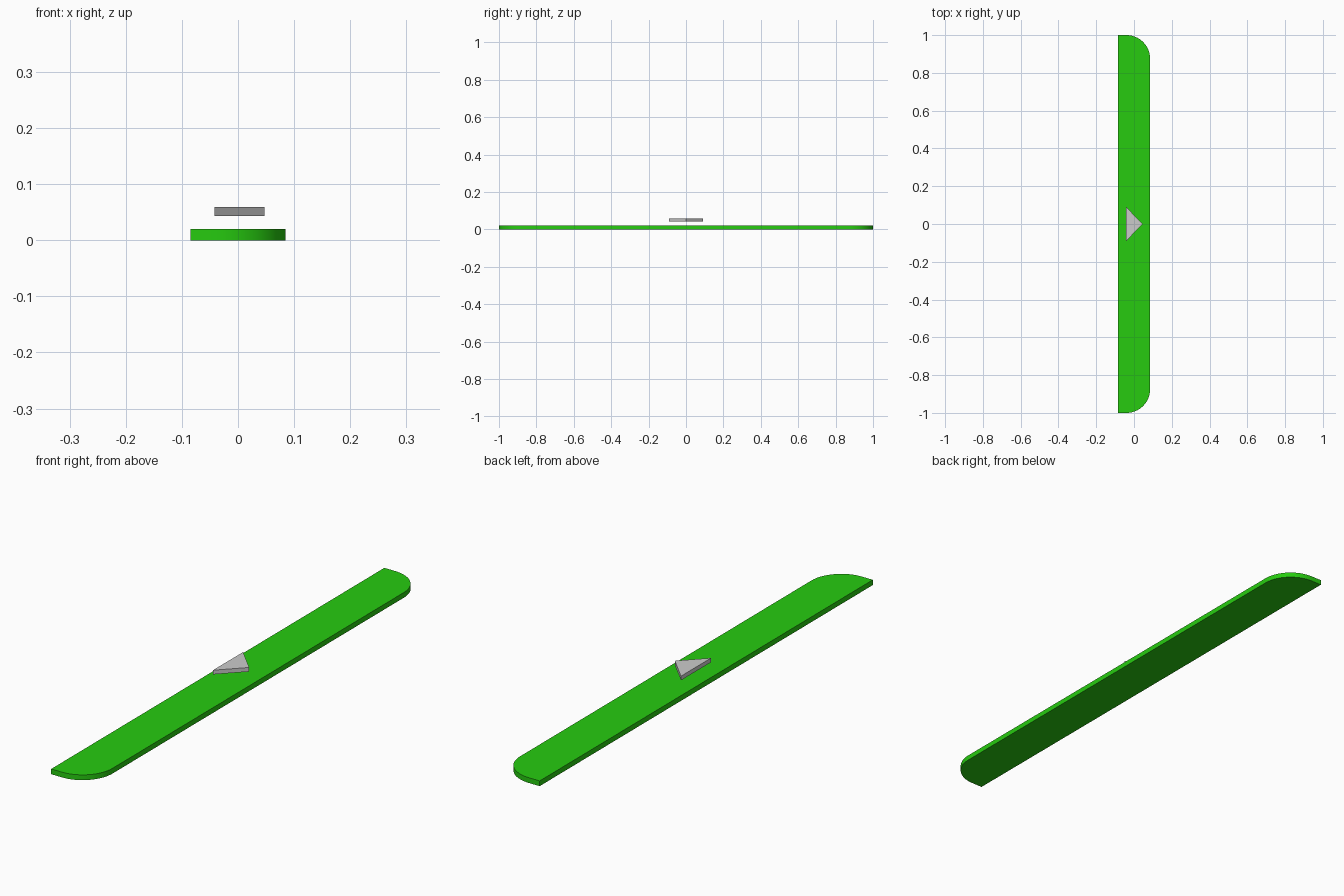
import bpy, bmesh, math

if "Cube" in bpy.data.objects:
    bpy.data.objects.remove(bpy.data.objects["Cube"])

def plate(name, outline, z0, z1):
    """Closed flat plate extruded from a counter-clockwise outline."""
    bm = bmesh.new()
    face = bm.faces.new([bm.verts.new((x, y, z0)) for x, y in outline])
    ext = bmesh.ops.extrude_face_region(bm, geom=[face])
    top = [v for v in ext["geom"] if isinstance(v, bmesh.types.BMVert)]
    bmesh.ops.translate(bm, verts=top, vec=(0, 0, z1 - z0))
    bmesh.ops.recalc_face_normals(bm, faces=bm.faces[:])
    mesh = bpy.data.meshes.new(name)
    bm.to_mesh(mesh)
    bm.free()
    obj = bpy.data.objects.new(name, mesh)
    bpy.context.collection.objects.link(obj)
    return obj

# Long board: square back edge, two rounded corners on the +x side
half_w, half_l, r, steps = 0.085, 1.0, 0.125, 16
arc = []
for i in range(steps + 1):
    a = math.pi / 2 * i / steps
    arc.append((half_w - r + r * math.cos(a), half_l - r + r * math.sin(a)))
outline = ([(-half_w, -half_l)] + [(x, -y) for x, y in reversed(arc)]
           + arc + [(-half_w, half_l)])
board = plate("board", outline, 0.0, 0.02)
bpy.ops.object.select_all(action='DESELECT')
board.select_set(True)
bpy.context.view_layer.objects.active = board
bpy.ops.object.shade_smooth_by_angle(angle=math.radians(30))

green = bpy.data.materials.new("green")
green.diffuse_color = (0.02, 0.6, 0.005, 1)
green.use_nodes = True
green.node_tree.nodes["Principled BSDF"].inputs["Base Color"].default_value = green.diffuse_color
board.data.materials.append(green)

# Floating triangular pointer aimed at the rounded side
plate("pointer", [(-0.042, -0.09), (0.047, 0.0), (-0.042, 0.09)], 0.043, 0.059)
